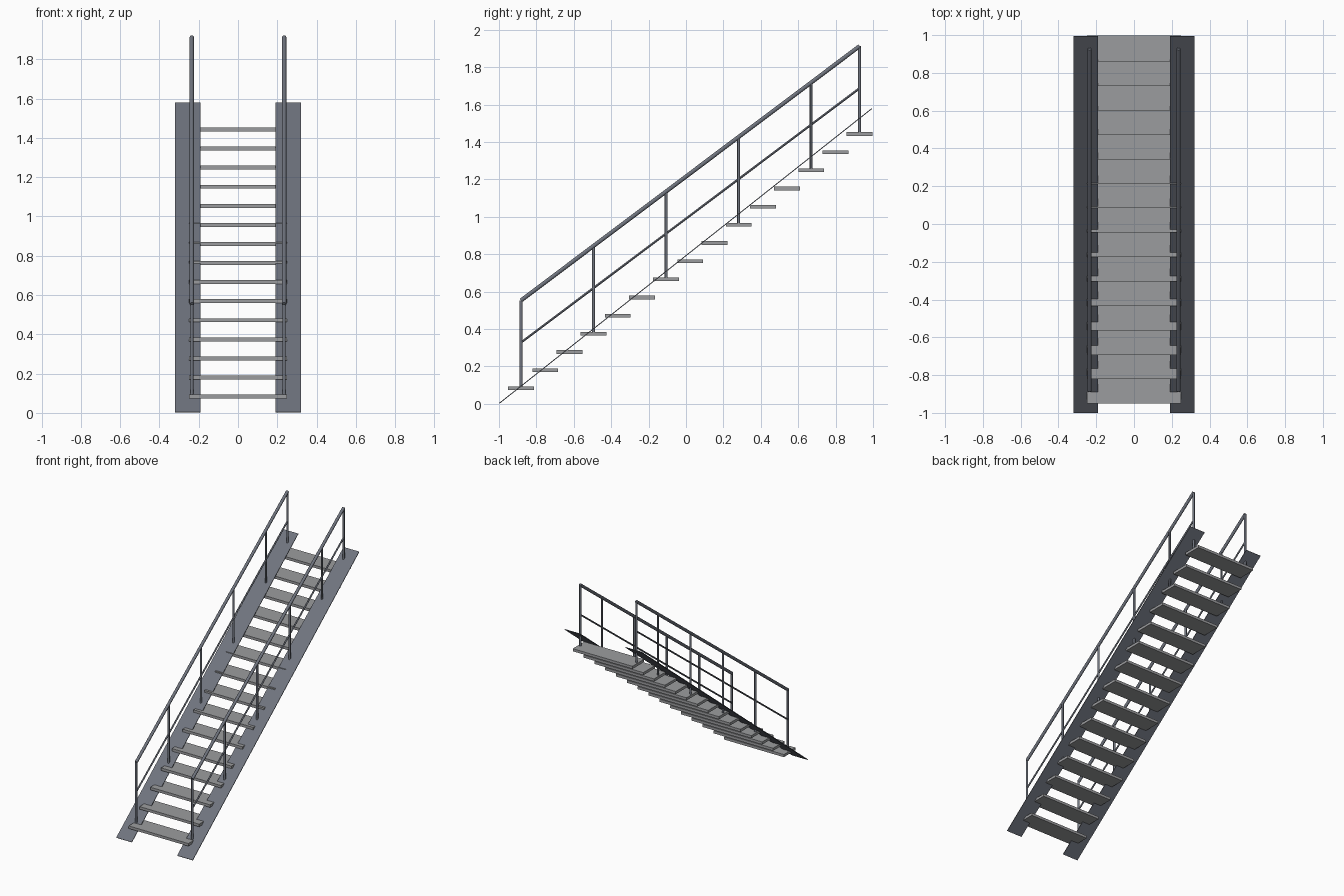
import bpy
from mathutils import Vector

cube = bpy.data.objects.get("Cube")
if cube:
    bpy.data.objects.remove(cube, do_unlink=True)


def material(name, rgb):
    m = bpy.data.materials.new(name)
    m.use_nodes = True
    m.diffuse_color = (*rgb, 1)
    m.node_tree.nodes["Principled BSDF"].inputs["Base Color"].default_value = (*rgb, 1)
    return m


tread_grey = material("tread grey", (0.33, 0.335, 0.345))
steel = material("blue grey steel", (0.16, 0.175, 0.21))


def finish(name, mat):
    ob = bpy.context.object
    ob.name = name
    ob.data.materials.append(mat)
    return ob


def box(name, centre, size, mat):
    bpy.ops.mesh.primitive_cube_add(size=1, location=centre)
    ob = finish(name, mat)
    ob.scale = size
    return ob


def bar(name, start, end, radius, mat):
    a, b = Vector(start), Vector(end)
    bpy.ops.mesh.primitive_cylinder_add(vertices=12, radius=radius, depth=(b - a).length,
                                        location=(a + b) / 2)
    ob = finish(name, mat)
    ob.rotation_mode = 'QUATERNION'
    ob.rotation_quaternion = Vector((0, 0, 1)).rotation_difference(b - a)
    bpy.ops.object.shade_smooth_by_angle()
    return ob


COUNT = 15
RUN, RISE = 0.1293, 0.0971
FIRST_Y, FIRST_Z = -0.882, 0.083
THICK = 0.02
HANDRAIL, MIDRAIL = 0.46, 0.235    # heights above the tread tops


def tread_top(i):
    return FIRST_Y + i * RUN, FIRST_Z + i * RISE + THICK / 2


# Treads
for i in range(COUNT):
    y, z = tread_top(i)
    box(f"tread_{i + 1}", (0, y, z - THICK / 2), (0.5, 0.138, THICK), tread_grey)

for side, s in (("left", 1), ("right", -1)):
    # Sloping side plate
    low, high = Vector((s * 0.255, -0.998, 0.003)), Vector((s * 0.255, 0.993, 1.578))
    plate = box(f"{side}_stringer", (low + high) / 2, (0.13, (high - low).length, 0.005), steel)
    plate.rotation_mode = 'QUATERNION'
    plate.rotation_quaternion = Vector((0, 1, 0)).rotation_difference(high - low)

    # Posts standing on the treads
    x = s * 0.235
    for n, i in enumerate((0, 3, 6, 9, 12, 14)):
        y, z = tread_top(i)
        bar(f"{side}_post_{n + 1}", (x, y, z - THICK / 2), (x, y, z + HANDRAIL), 0.008, steel)

    # Handrail and middle rail
    (y0, z0), (y1, z1) = tread_top(0), tread_top(COUNT - 1)
    for name, h, r in (("handrail", HANDRAIL, 0.011), ("middle_rail", MIDRAIL, 0.006)):
        bar(f"{side}_{name}", (x, y0, z0 + h), (x, y1, z1 + h), r, steel)
